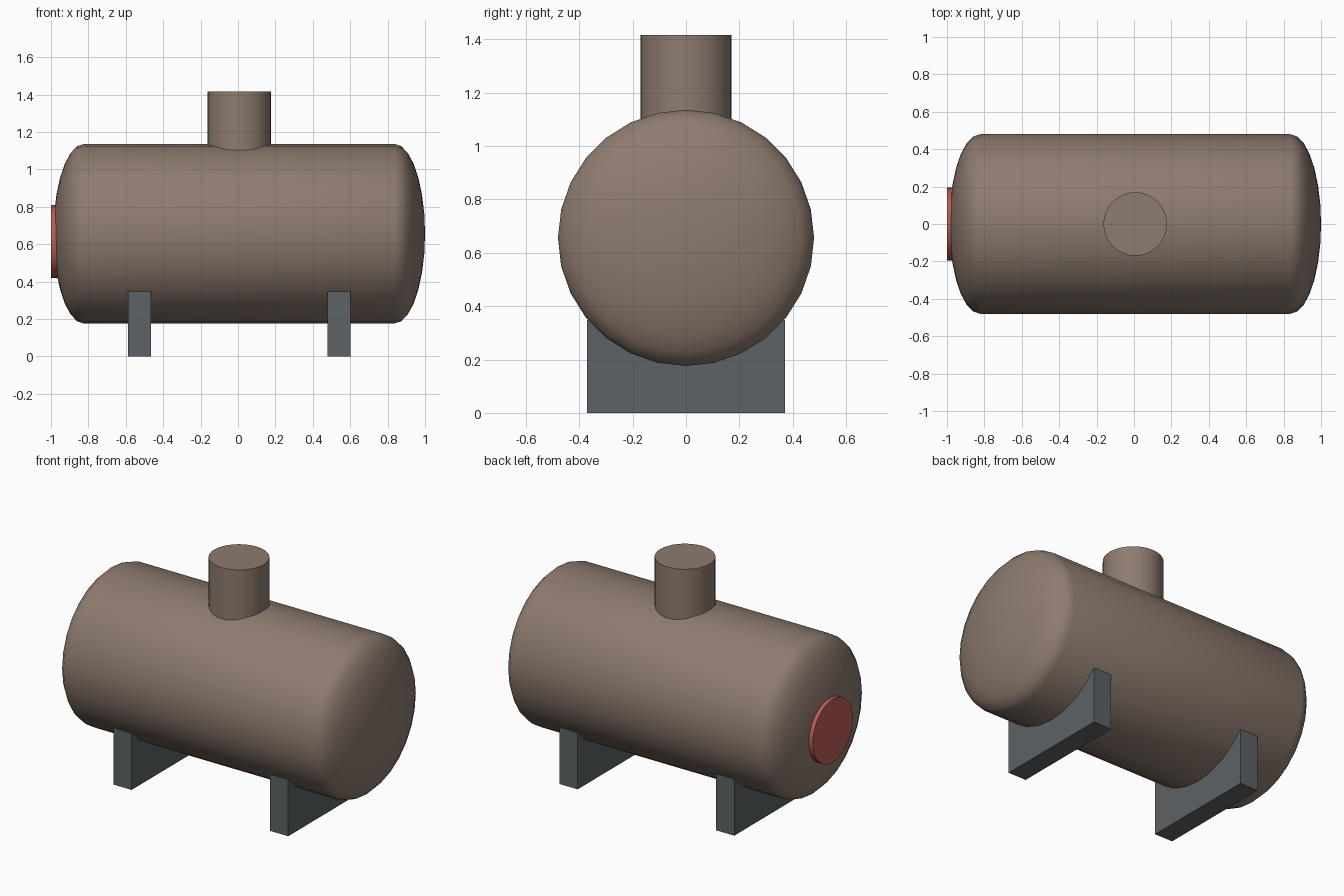
import bpy, bmesh
from math import sin, cos, pi, radians
from mathutils import Matrix, Vector

if "Cube" in bpy.data.objects:
    bpy.data.objects.remove(bpy.data.objects["Cube"], do_unlink=True)


def make_material(name, rgb):
    mat = bpy.data.materials.new(name)
    mat.use_nodes = True
    mat.diffuse_color = (*rgb, 1)
    bsdf = next(n for n in mat.node_tree.nodes if n.type == "BSDF_PRINCIPLED")
    bsdf.inputs["Base Color"].default_value = (*rgb, 1)
    bsdf.inputs["Roughness"].default_value = 0.7
    return mat


BROWN = make_material("brown paint", (0.27, 0.2, 0.16))
GREY = make_material("dark steel", (0.11, 0.123, 0.13))
RED = make_material("red paint", (0.5, 0.11, 0.09))


def finish(name, bm, mat, smooth=True):
    bmesh.ops.recalc_face_normals(bm, faces=bm.faces)
    mesh = bpy.data.meshes.new(name)
    bm.to_mesh(mesh)
    bm.free()
    mesh.materials.append(mat)
    obj = bpy.data.objects.new(name, mesh)
    bpy.context.collection.objects.link(obj)
    if smooth:
        bpy.ops.object.select_all(action="DESELECT")
        obj.select_set(True)
        bpy.context.view_layer.objects.active = obj
        bpy.ops.object.shade_smooth_by_angle(angle=radians(45))
    return obj


def cylinder(name, radius, start, end, sides, mat):
    """Capped cylinder running between two points."""
    start, end = Vector(start), Vector(end)
    axis = end - start
    turn = axis.to_track_quat("Z", "Y").to_matrix().to_4x4()
    bm = bmesh.new()
    bmesh.ops.create_cone(bm, cap_ends=True, segments=sides, radius1=radius,
                          radius2=radius, depth=axis.length,
                          matrix=Matrix.Translation((start + end) / 2) @ turn)
    return finish(name, bm, mat)


MID_X, MID_Z = 0.0065, 0.656
RADIUS, HALF, BULGE = 0.48, 0.83, 0.1635
SIDES, RINGS = 28, 7

# Tank: straight barrel with a flattened dome at each end, spun about x
bm = bmesh.new()
right_dome = [(HALF + BULGE * sin(a), RADIUS * cos(a))
              for a in (i * pi / 2 / RINGS for i in range(RINGS + 1))]
profile = [(-x, r) for x, r in reversed(right_dome)] + right_dome
verts = [bm.verts.new((MID_X + x, 0, MID_Z + r)) for x, r in profile]
edges = [bm.edges.new(pair) for pair in zip(verts, verts[1:])]
bmesh.ops.spin(bm, geom=verts + edges, cent=(MID_X, 0, MID_Z), axis=(1, 0, 0),
               angle=2 * pi, steps=SIDES, use_duplicate=False)
bmesh.ops.remove_doubles(bm, verts=bm.verts, dist=0.0005)
bmesh.ops.dissolve_degenerate(bm, edges=bm.edges, dist=0.0001)
finish("tank", bm, BROWN)

# Filler neck on top
cylinder("filler_neck", 0.17, (MID_X, 0, 1.0), (MID_X, 0, 1.417), 32, BROWN)

# Round hatch low on one end
cylinder("end_hatch", 0.195, (-0.93, 0, 0.614), (-1.0, 0, 0.614), 32, RED)

# Pair of support blocks under the barrel
for name, side in (("right_support", -1), ("left_support", 1)):
    bm = bmesh.new()
    bmesh.ops.create_cube(
        bm, size=1,
        matrix=Matrix.Translation((MID_X + side * 0.533, 0, 0.174))
        @ Matrix.Diagonal((0.124, 0.742, 0.348, 1)))
    finish(name, bm, GREY, smooth=False)
